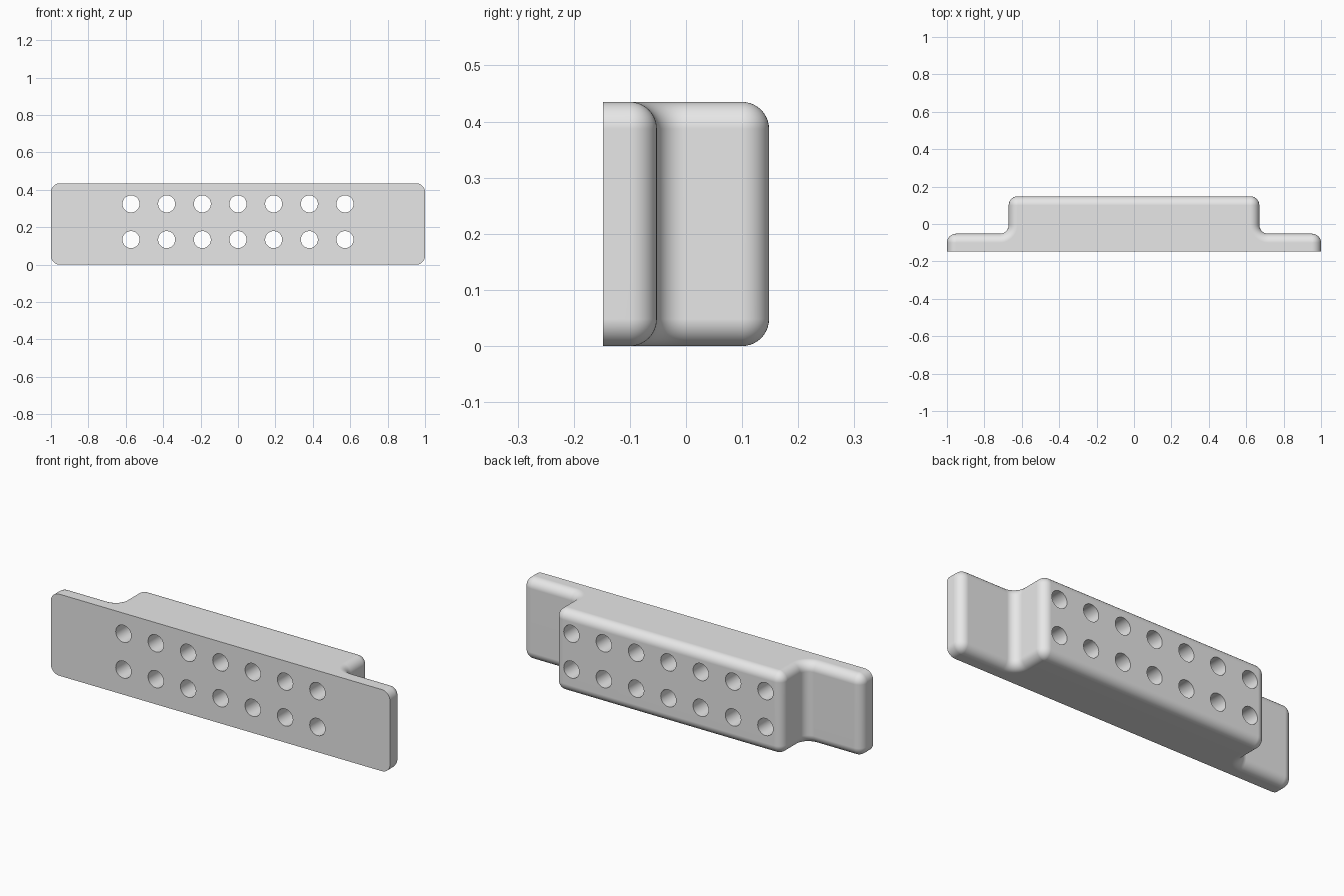
import bpy, bmesh, math
from mathutils import Matrix

cube = bpy.data.objects.get("Cube")
if cube:
    bpy.data.objects.remove(cube, do_unlink=True)

HALF_LENGTH, BLOCK_HALF, DEPTH, FLANGE_Y = 1.0, 0.67, 0.148, -0.052
HEIGHT, R, STEPS = 0.435, 0.048, 10
HOLE_R, PITCH, ROWS = 0.0455, 0.1907, (0.134, 0.325)

grey = bpy.data.materials.new("light grey")
grey.use_nodes = True
grey.diffuse_color = (0.8, 0.8, 0.8, 1)
grey.node_tree.nodes["Principled BSDF"].inputs["Base Color"].default_value = (0.8, 0.8, 0.8, 1)


def arc(cx, cy, radius, start, end):
    angles = [math.radians(start + (end - start) * i / STEPS) for i in range(STEPS + 1)]
    return [(cx + radius * math.cos(a), cy + radius * math.sin(a)) for a in angles]


def profile(inset):
    """Filleted hat outline, pulled inward everywhere but along the flat front."""
    half = [(HALF_LENGTH - inset, -DEPTH)]
    half += arc(HALF_LENGTH - R, FLANGE_Y - R, R - inset, 0, 90)
    half += arc(BLOCK_HALF + R, FLANGE_Y + R, R + inset, 270, 180)
    half += arc(BLOCK_HALF - R, DEPTH - R, R - inset, 0, 90)
    return half + [(-x, y) for x, y in reversed(half)]


def add_object(name, bm):
    mesh = bpy.data.meshes.new(name)
    bm.to_mesh(mesh)
    bm.free()
    obj = bpy.data.objects.new(name, mesh)
    bpy.context.collection.objects.link(obj)
    mesh.materials.append(grey)
    return obj


# Body: stacked outlines form the rounded top and bottom edges
turns = [math.pi / 2 * i / STEPS for i in range(STEPS + 1)]
lower = [(R * (1 - math.cos(t)), R * (1 - math.sin(t))) for t in reversed(turns)]
layers = lower + [(inset, HEIGHT - z) for inset, z in reversed(lower)]
bm = bmesh.new()
rings = [[bm.verts.new((x, y, z)) for x, y in profile(inset)]
         for inset, z in sorted(layers, key=lambda layer: layer[1])]
for a, b in zip(rings, rings[1:]):
    for i in range(len(a)):
        j = (i + 1) % len(a)
        bm.faces.new((a[i], a[j], b[j], b[i]))
bm.faces.new(rings[0])
bm.faces.new(rings[-1])
bmesh.ops.remove_doubles(bm, verts=bm.verts, dist=1e-5)
bmesh.ops.dissolve_limit(bm, angle_limit=0.002, verts=bm.verts, edges=bm.edges)
bmesh.ops.recalc_face_normals(bm, faces=bm.faces)
body = add_object("mounting_bar", bm)

# Two rows of through holes
bm = bmesh.new()
for z in ROWS:
    for i in range(-3, 4):
        place = Matrix.Translation((i * PITCH, 0, z)) @ Matrix.Rotation(math.pi / 2, 4, "X")
        bmesh.ops.create_cone(bm, cap_ends=True, segments=48, radius1=HOLE_R,
                              radius2=HOLE_R, depth=1, matrix=place)
cutter = add_object("hole_cutter", bm)
cutter.hide_render = True

bpy.ops.object.select_all(action="DESELECT")
body.select_set(True)
bpy.context.view_layer.objects.active = body
cut = body.modifiers.new("holes", "BOOLEAN")
cut.operation, cut.solver, cut.object = "DIFFERENCE", "EXACT", cutter
bpy.ops.object.modifier_apply(modifier=cut.name)
bpy.data.objects.remove(cutter, do_unlink=True)

# Smooth fillets with crisp front rim and hole rims
bpy.ops.object.shade_smooth_by_angle(angle=math.radians(30))
weighted = body.modifiers.new("flat_face_normals", "WEIGHTED_NORMAL")
weighted.keep_sharp = True
